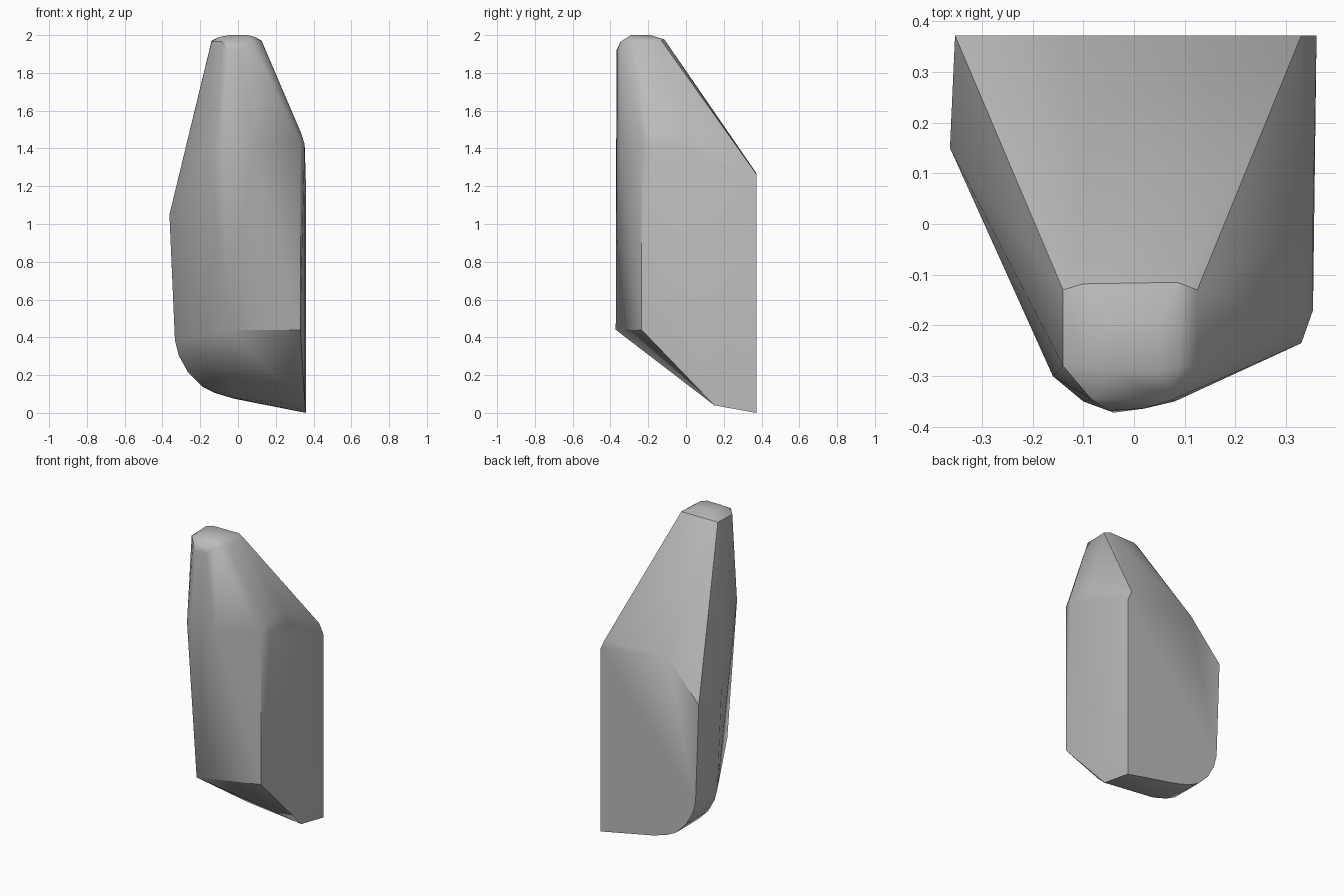
import bpy
import bmesh
import math

cube = bpy.data.objects.get("Cube")
if cube:
    bpy.data.objects.remove(cube, do_unlink=True)

# Plain grey stone
grey = bpy.data.materials.new("stone_grey")
grey.use_nodes = True
colour = (0.5, 0.5, 0.5, 1.0)
grey.diffuse_color = colour
bsdf = grey.node_tree.nodes["Principled BSDF"]
bsdf.inputs["Base Color"].default_value = colour
bsdf.inputs["Roughness"].default_value = 0.8

# Rounded lower right outline (x, z), shared by the back face and the rib ahead of it
belly = [(-0.02, 0.075), (-0.12, 0.105), (-0.19, 0.14), (-0.26, 0.21),
         (-0.31, 0.3), (-0.33, 0.38)]
corners = [(x, 0.372, z) for x, z in belly]
corners += [(x - 0.004, 0.15, z + 0.004) for x, z in belly]

# Flat back and its lower rim
corners += [(0.36, 0.372, 0.0), (0.355, 0.15, 0.04), (0.36, 0.372, 1.2),
            (0.33, 0.372, 1.265), (-0.13, 0.372, 1.27),
            (-0.353, 0.372, 1.02), (-0.363, 0.15, 1.05)]

# Left shoulder and front left edge
corners += [(0.33, -0.235, 0.44), (0.33, -0.235, 1.43), (0.353, -0.17, 1.42),
            (0.353, 0.0, 1.42), (0.335, -0.19, 1.48), (0.335, 0.0, 1.48)]

# Front ridge
corners += [(-0.04, -0.372, 0.44), (-0.16, -0.3, 1.4), (-0.1, -0.35, 1.4),
            (-0.05, -0.372, 1.4), (0.02, -0.367, 1.4), (0.08, -0.35, 1.42)]

# Worn tip: an outer rim and a smaller crown
corners += [(-0.05, -0.368, 1.92), (0.02, -0.364, 1.92),
            (-0.14, -0.13, 1.97), (-0.14, -0.28, 1.965), (-0.085, -0.345, 1.965),
            (0.075, -0.347, 1.965), (0.125, -0.28, 1.965), (0.125, -0.13, 1.97),
            (-0.1, -0.118, 1.978), (0.085, -0.115, 1.978)]
for x in (-0.045, 0.05):
    for y in (-0.29, -0.19):
        corners.append((x, y, 2.0))
for x in (-0.1, 0.09):
    for y in (-0.28, -0.18):
        corners.append((x, y, 1.99))

# Wrap the corners in one faceted skin
bm = bmesh.new()
for corner in corners:
    bm.verts.new(corner)
hull = bmesh.ops.convex_hull(bm, input=bm.verts[:])
spare = {v for v in hull["geom_interior"] + hull["geom_unused"]
         if isinstance(v, bmesh.types.BMVert) and not v.link_faces}
bmesh.ops.delete(bm, geom=list(spare), context="VERTS")
bmesh.ops.dissolve_limit(bm, angle_limit=math.radians(1.5),
                         verts=bm.verts[:], edges=bm.edges[:])
bmesh.ops.recalc_face_normals(bm, faces=bm.faces[:])
mesh = bpy.data.meshes.new("rock")
bm.to_mesh(mesh)
bm.free()
mesh.materials.append(grey)
rock = bpy.data.objects.new("rock", mesh)
bpy.context.collection.objects.link(rock)

# Soft facets, crisp outer edges
bpy.ops.object.select_all(action="DESELECT")
rock.select_set(True)
bpy.context.view_layer.objects.active = rock
bpy.ops.object.shade_smooth_by_angle(angle=math.radians(35))
